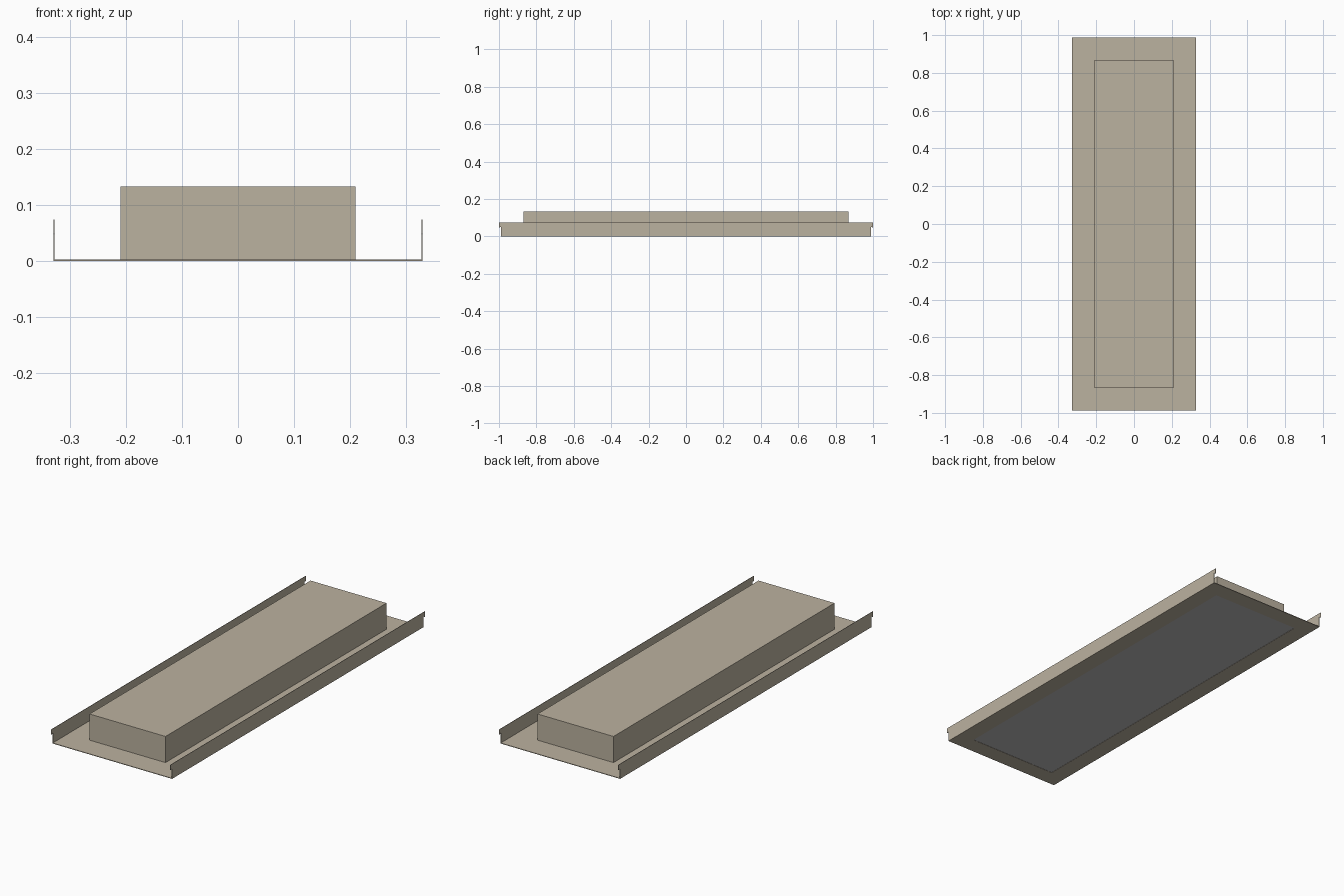
import bpy
import bmesh

cube = bpy.data.objects.get("Cube")
if cube:
    bpy.data.objects.remove(cube, do_unlink=True)


def material(name, rgb):
    mat = bpy.data.materials.new(name)
    mat.use_nodes = True
    colour = (*rgb, 1)
    mat.diffuse_color = colour
    mat.node_tree.nodes["Principled BSDF"].inputs["Base Color"].default_value = colour
    return mat


beige = material("beige metal", (0.5, 0.445, 0.35))
grey = material("grey diffuser", (0.5, 0.5, 0.5))

HALF_W, HALF_L, SHEET = 0.329, 0.988, 0.003
MARGIN = 0.12
HOUSING_TOP, RAIL_TOP = 0.133, 0.074


def finish(name, bm, *mats):
    bmesh.ops.recalc_face_normals(bm, faces=bm.faces)
    mesh = bpy.data.meshes.new(name)
    bm.to_mesh(mesh)
    bm.free()
    for mat in mats:
        mesh.materials.append(mat)
    obj = bpy.data.objects.new(name, mesh)
    bpy.context.collection.objects.link(obj)
    return obj


def box(half_x, half_y, z0, z1):
    bm = bmesh.new()
    bmesh.ops.create_cube(bm, size=2)
    for v in bm.verts:
        v.co = (v.co.x * half_x, v.co.y * half_y, z1 if v.co.z > 0 else z0)
    return bm


# Base sheet with a slightly recessed diffuser on its underside
bm = box(HALF_W, HALF_L, 0, SHEET)
bm.normal_update()
under = min(bm.faces, key=lambda f: f.calc_center_median().z)
bmesh.ops.inset_region(bm, faces=[under], thickness=MARGIN)
under.material_index = 1
walls = bmesh.ops.inset_region(bm, faces=[under], thickness=0.0002)
for face in walls["faces"]:
    face.material_index = 0
for v in under.verts:
    v.co.z = SHEET / 3
finish("base_sheet", bm, beige, grey)

# Housing on top of the sheet
finish("housing", box(HALF_W - MARGIN, HALF_L - MARGIN, SHEET, HOUSING_TOP), beige)

# Thin upright side rails with hooked tabs at both ends
half_profile = [(HALF_L, 0), (HALF_L, 0.054), (0.991, 0.05), (0.997, 0.047),
                (1, 0.05), (1, RAIL_TOP)]
outline = half_profile + [(-y, z) for y, z in reversed(half_profile)]
for side, label in ((1, "left"), (-1, "right")):
    bm = bmesh.new()
    outer = bm.faces.new([bm.verts.new((side * HALF_W, y, z)) for y, z in outline])
    solid = bmesh.ops.extrude_face_region(bm, geom=[outer], use_keep_orig=True)
    for v in solid["geom"]:
        if isinstance(v, bmesh.types.BMVert):
            v.co.x -= side * 0.002
    finish(label + "_rail", bm, beige)
